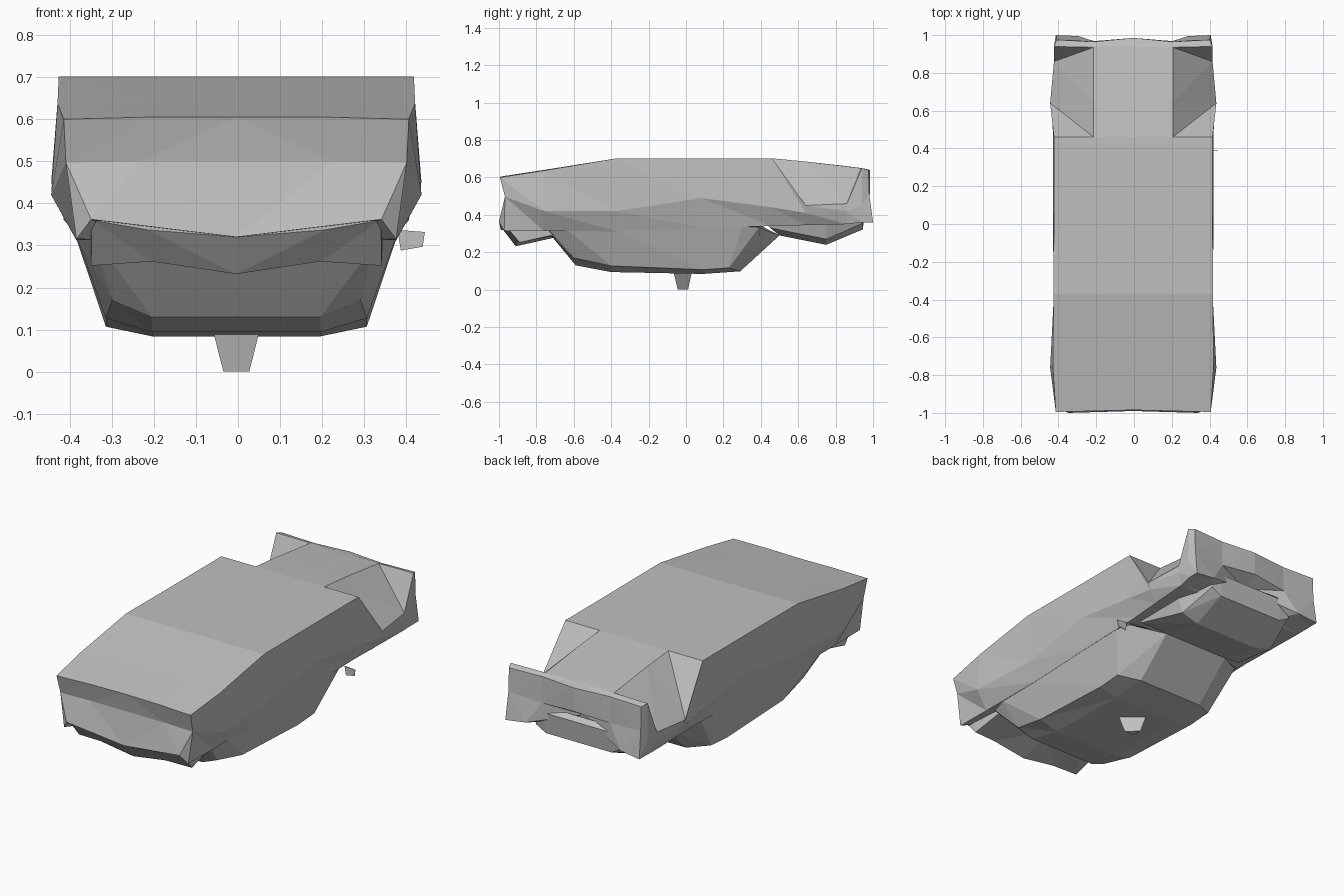
import bpy
import bmesh
from mathutils import Vector

default = bpy.data.objects.get("Cube")
if default:
    bpy.data.objects.remove(default, do_unlink=True)

SHIFT = -0.004  # the body sits slightly to one side of centre

grey = bpy.data.materials.new("plain grey")
grey.use_nodes = True
GREY = (0.53, 0.53, 0.53, 1)
grey.diffuse_color = GREY
grey.node_tree.nodes["Principled BSDF"].inputs["Base Color"].default_value = GREY


def finish(name, bm, mirrored=True):
    """Turn a bmesh into a flat shaded object, mirrored across x."""
    if mirrored:
        geom = bm.verts[:] + bm.edges[:] + bm.faces[:]
        bmesh.ops.mirror(bm, geom=geom, axis='X', merge_dist=0.0005)
    bmesh.ops.remove_doubles(bm, verts=bm.verts[:], dist=0.0005)
    bmesh.ops.recalc_face_normals(bm, faces=bm.faces[:])
    mesh = bpy.data.meshes.new(name)
    bm.to_mesh(mesh)
    bm.free()
    mesh.materials.append(grey)
    obj = bpy.data.objects.new(name, mesh)
    obj.location.x = SHIFT
    bpy.context.collection.objects.link(obj)


def loft(bm, rings):
    """Join half rings with triangles, return the vertex rows."""
    rows = [[bm.verts.new(p) for p in ring] for ring in rings]
    for a, b in zip(rows, rows[1:]):
        for j in range(len(a) - 1):
            bm.faces.new((a[j], a[j + 1], b[j + 1]))
            bm.faces.new((a[j], b[j + 1], b[j]))
    return rows


def end_face(bm, row, centre, middle):
    """Fill a body end with two bands that share a crease line."""
    top_c, top_m, top_e, mid_e, low_e, low_m, low_c = row
    c, m = bm.verts.new(centre), bm.verts.new(middle)
    bm.faces.new((top_c, top_m, m))
    bm.faces.new((top_c, m, c))
    bm.faces.new((top_m, top_e, mid_e))
    bm.faces.new((top_m, mid_e, m))
    bm.faces.new((c, m, low_c))
    bm.faces.new((m, low_m, low_c))
    bm.faces.new((m, mid_e, low_m))
    bm.faces.new((mid_e, low_e, low_m))


# Upper body: y, roof z, roof edge, side crease and lower lip as (x, z)
stations = [
    (-0.985, 0.605, (0.41, 0.60), (0.405, 0.497), (0.38, 0.315)),
    (-0.76, 0.64, (0.425, 0.637), (0.44, 0.42), (0.38, 0.313)),
    (-0.37, 0.702, (0.422, 0.702), (0.42, 0.42), (0.38, 0.312)),
    (0.08, 0.702, (0.42, 0.702), (0.425, 0.49), (0.38, 0.33)),
    (0.46, 0.702, (0.42, 0.702), (0.425, 0.44), (0.38, 0.34)),
    (0.64, 0.685, (0.44, 0.45), (0.43, 0.41), (0.39, 0.345)),
    (0.86, 0.66, (0.42, 0.46), (0.42, 0.42), (0.40, 0.35)),
    (0.94, 0.65, (0.42, 0.65), (0.42, 0.45), (0.41, 0.36)),
    (0.975, 0.64, (0.405, 0.64), (0.405, 0.51), (0.41, 0.36)),
]
rings = []
for y, roof, edge, crease, lip in stations:
    rings.append([Vector(p) for p in (
        (0, y, roof), (0.21, y, roof), (edge[0], y, edge[1]),
        (crease[0], y, crease[1]), (lip[0], y, lip[1]),
        (0.21, y, lip[1]), (0, y, lip[1]))])

# Front bumper: overhanging top edge, pinched crease, jutting lower lip
front = rings[0]
front[1].y = -0.99
front[2].y = -0.995
front[3].y = -0.968
front[4].y = -0.972
front[5] = Vector((0.345, -1.0, 0.362))
front[6] = Vector((0, -0.99, 0.32))

# Notched rear corners, rear bar and the recess beneath it
notch, inner, rear = rings[-3:]
notch[1].y = 0.935
notch[1].z = 0.65
inner[5].y = inner[6].y = 0.88
rear[0].y = 0.985
rear[1].y = 0.965
rear[3].y = 0.98
rear[4].y = 1.0
rear[5] = Vector((0.29, 0.995, 0.375))
rear[6] = Vector((0, 0.90, 0.46))

bm = bmesh.new()
rows = loft(bm, rings)
end_face(bm, rows[0], (0, -0.965, 0.50), (0.23, -0.965, 0.50))
end_face(bm, rows[-1], (0, 0.985, 0.51), (0.21, 0.968, 0.495))
finish("upper_body", bm)


def keel(name, sections):
    """Closed lower part: each section is a list of (x, y, z) outer to inner."""
    bm = bmesh.new()
    rings = []
    for pts in sections:
        first, last = pts[0], pts[-1]
        rings.append([(0, *first[1:])] + pts + [(0, *last[1:])])
    rows = loft(bm, rings)
    for row in (rows[0], rows[-1]):
        bm.faces.new(row)
    finish(name, bm)


# Lower hull with a chine along each side
keel("lower_hull", [
    [(0.35, -0.73, 0.32), (0.33, -0.73, 0.305), (0.21, -0.73, 0.30)],
    [(0.378, -0.63, 0.315), (0.295, -0.60, 0.17), (0.2, -0.59, 0.13)],
    [(0.3795, -0.37, 0.314), (0.31, -0.40, 0.127), (0.2, -0.40, 0.094)],
    [(0.3795, 0.08, 0.332), (0.31, 0.09, 0.107), (0.2, 0.09, 0.084)],
    [(0.3795, 0.30, 0.339), (0.31, 0.23, 0.117), (0.2, 0.29, 0.098)],
    [(0.375, 0.40, 0.342), (0.36, 0.39, 0.333), (0.2, 0.50, 0.29)],
])

# Chins under the front and rear overhangs
keel("front_chin", [
    [(0.345, -0.98, 0.362), (0.344, -0.98, 0.36), (0.21, -0.98, 0.337), (0, -0.978, 0.32)],
    [(0.35, -0.90, 0.34), (0.345, -0.89, 0.252), (0.2, -0.91, 0.262), (0, -0.91, 0.232)],
    [(0.34, -0.65, 0.33), (0.33, -0.65, 0.305), (0.2, -0.65, 0.30), (0, -0.65, 0.29)],
])
keel("rear_chin", [
    [(0.34, 0.42, 0.36), (0.33, 0.45, 0.33), (0.2, 0.50, 0.29)],
    [(0.33, 0.75, 0.36), (0.30, 0.75, 0.27), (0.2, 0.75, 0.24)],
    [(0.28, 0.93, 0.39), (0.26, 0.945, 0.355), (0.2, 0.945, 0.322)],
    [(0.25, 0.93, 0.46), (0.24, 0.955, 0.45), (0.2, 0.96, 0.44)],
])

# Tapered three sided foot peg
bm = bmesh.new()
corners = [(0.053, -0.065), (-0.053, 0.03), (-0.053, -0.065)]
rows = loft(bm, [[(x * s, (y + 0.015) * s - 0.015, z) for x, y in corners + corners[:1]]
                 for s, z in ((1, 0.088), (0.58, 0))])
bm.faces.new(rows[0][:3])
bm.faces.new(rows[1][:3])
finish("foot_peg", bm, mirrored=False)

# Thin side tab
bm = bmesh.new()
outline = [(0.383, 0.337), (0.448, 0.332), (0.443, 0.297), (0.391, 0.288)]
tab = bm.faces.new([bm.verts.new((x, 0.39, z)) for x, z in outline])
extruded = bmesh.ops.extrude_face_region(bm, geom=[tab])["geom"]
bmesh.ops.translate(bm, vec=(0, 0.003, 0),
                    verts=[v for v in extruded if isinstance(v, bmesh.types.BMVert)])
finish("side_tab", bm, mirrored=False)
